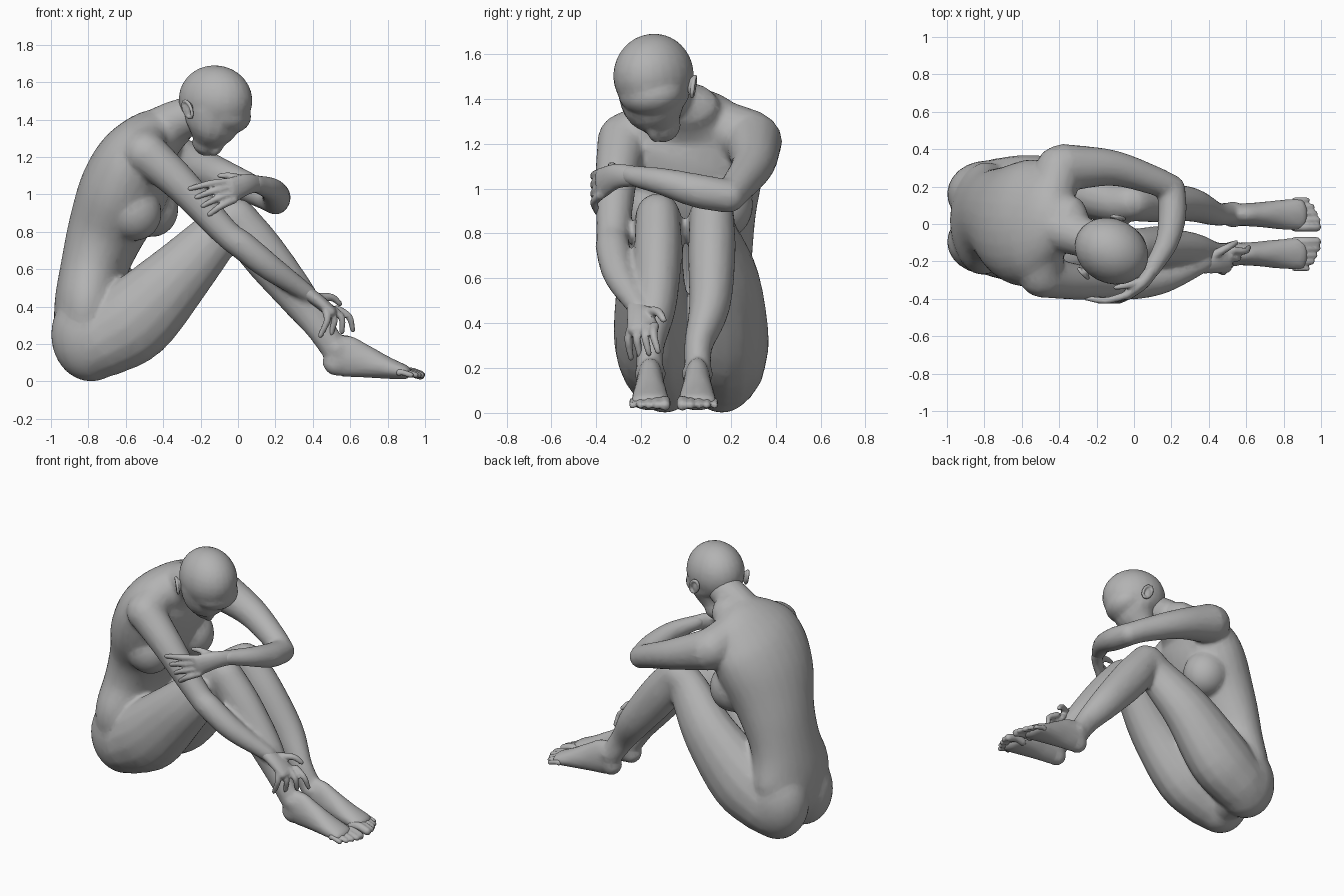
import bpy, bmesh, math
from mathutils import Vector, Matrix, Euler

skin = bpy.data.materials.new("grey_clay")
skin.diffuse_color = (0.45, 0.45, 0.45, 1)


def loft(bm, stations, side=(0, 1, 0), steps=4, n=16, twist=0):
    """Tube through (x, y, z, half_width, half_depth) stations with round ends."""
    pts = [Vector(s if len(s) == 5 else (*s, s[3])) for s in stations]
    ext = [2 * pts[0] - pts[1]] + pts + [2 * pts[-1] - pts[-2]]
    path = []
    for i in range(1, len(ext) - 2):
        a, b, c, d = ext[i - 1:i + 3]
        for k in range(steps):
            t = k / steps
            path.append(0.5 * (2 * b + (c - a) * t + (2 * a - 5 * b + 4 * c - d) * t * t
                               + (3 * b - a - 3 * c + d) * t ** 3))
    path.append(pts[-1])
    P = [Vector(p[:3]) for p in path]
    frames = []
    for i, p in enumerate(path):
        t = (P[min(i + 1, len(P) - 1)] - P[max(i - 1, 0)]).normalized()
        frames.append((P[i], t, p[3], p[4]))

    def cap(f, sign):
        return [(f[0] + f[1] * sign * min(f[2], f[3]) * math.sin(a),
                 f[1], f[2] * math.cos(a), f[3] * math.cos(a)) for a in (0.5, 1.0, 1.35)]
    frames = cap(frames[0], -1)[::-1] + frames + cap(frames[-1], 1)
    rings = []
    for c, t, w, d in frames:
        u = Vector(side) + Vector((twist * c.z, 0, 0))
        u = (u - t * u.dot(t)).normalized()
        v = t.cross(u)
        rings.append([bm.verts.new(c + u * w * math.cos(2 * math.pi * j / n)
                                   + v * d * math.sin(2 * math.pi * j / n)) for j in range(n)])
    for r, s in zip(rings, rings[1:]):
        for j in range(n):
            bm.faces.new((r[j], r[(j + 1) % n], s[(j + 1) % n], s[j]))
    bm.faces.new(rings[0][::-1])
    bm.faces.new(rings[-1])


def ball(bm, centre, radii, rot=(0, 0, 0)):
    m = (Matrix.Translation(centre) @ Euler([math.radians(a) for a in rot]).to_matrix().to_4x4()
         @ Matrix.Diagonal((*radii, 1)))
    bmesh.ops.create_uvsphere(bm, u_segments=24, v_segments=16, radius=1, matrix=m)


def finish(name, bm, voxel, smooth, ratio):
    """Fuse overlapping volumes into one skin, then soften and thin it."""
    bmesh.ops.recalc_face_normals(bm, faces=bm.faces)
    me = bpy.data.meshes.new(name)
    bm.to_mesh(me)
    bm.free()
    ob = bpy.data.objects.new(name, me)
    bpy.context.collection.objects.link(ob)
    bpy.ops.object.select_all(action='DESELECT')
    ob.select_set(True)
    bpy.context.view_layer.objects.active = ob
    r = ob.modifiers.new("fuse", 'REMESH')
    r.mode = 'VOXEL'
    r.voxel_size = voxel
    s = ob.modifiers.new("soften", 'SMOOTH')
    s.factor = 0.5
    s.iterations = smooth
    d = ob.modifiers.new("thin", 'DECIMATE')
    d.ratio = ratio
    for mod in [m.name for m in ob.modifiers]:
        bpy.ops.object.modifier_apply(modifier=mod)
    ob.data.materials.clear()
    ob.data.materials.append(skin)
    bpy.ops.object.shade_smooth_by_angle(angle=math.radians(50))


# Torso, turned slightly towards the top
body = bmesh.new()
loft(body, [(-0.77, 0.03, 0.16, 0.20, 0.13), (-0.80, 0.03, 0.28, 0.28, 0.175),
            (-0.795, 0.03, 0.42, 0.30, 0.185), (-0.77, 0.045, 0.60, 0.25, 0.18),
            (-0.71, 0.045, 0.79, 0.26, 0.205), (-0.62, 0.015, 1.00, 0.325, 0.235),
            (-0.54, 0.005, 1.17, 0.34, 0.22), (-0.455, 0.01, 1.29, 0.285, 0.17),
            (-0.36, 0.0, 1.355, 0.16, 0.12)], n=28, twist=0.15)
# Shoulder girdle, neck, breasts and buttocks
loft(body, [(-0.50, -0.27, 1.22, 0.12), (-0.48, 0.0, 1.31, 0.12), (-0.40, 0.29, 1.22, 0.13)], side=(0, 0, 1))
loft(body, [(-0.46, 0, 1.30, 0.15), (-0.33, -0.05, 1.39, 0.115), (-0.19, -0.10, 1.44, 0.10)])
ball(body, (-0.56, -0.15, 0.91), (0.15, 0.14, 0.16), (0, -25, 0))
ball(body, (-0.47, 0.16, 0.93), (0.15, 0.14, 0.16), (0, -25, 0))
ball(body, (-0.785, -0.095, 0.25), (0.215, 0.175, 0.25))
ball(body, (-0.785, 0.16, 0.25), (0.215, 0.18, 0.25))

# Legs: thigh, knee, calf and ankle, then the foot
for hip, mid, knee, calf, ankle, foot in ((-0.11, -0.155, -0.125, -0.135, -0.16, -0.16),
                                          (0.175, 0.18, 0.115, 0.105, 0.055, 0.05)):
    loft(body, [(-0.74, hip, 0.21, 0.175, 0.20), (-0.55, (hip + mid) / 2 * 1.04, 0.335, 0.185, 0.225),
                (-0.30, mid, 0.585, 0.15, 0.175), (-0.10, knee, 0.80, 0.113, 0.13),
                (-0.02, knee, 0.875, 0.103, 0.11)])
    loft(body, [(-0.01, knee, 0.875, 0.10, 0.11), (0.12, knee, 0.70, 0.106, 0.125),
                (0.30, calf, 0.475, 0.092, 0.107), (0.43, ankle, 0.30, 0.064, 0.08),
                (0.515, ankle, 0.17, 0.06, 0.07)])
    loft(body, [(0.515, foot, 0.09, 0.055, 0.072), (0.56, foot, 0.135, 0.06, 0.115),
                (0.66, foot, 0.112, 0.066, 0.094), (0.78, foot, 0.077, 0.08, 0.064),
                (0.89, foot, 0.05, 0.088, 0.04)])
    for sgn in (-1, 1):
        ball(body, (0.53, foot + sgn * 0.045, 0.175), (0.04, 0.025, 0.04))

# Arms
loft(body, [(-0.49, -0.28, 1.22, 0.115), (-0.30, -0.31, 1.05, 0.095), (-0.07, -0.325, 0.80, 0.075),
            (0.02, -0.325, 0.73, 0.077), (0.17, -0.295, 0.61, 0.071), (0.38, -0.21, 0.465, 0.046)])
loft(body, [(-0.38, 0.30, 1.21, 0.13), (-0.12, 0.30, 1.11, 0.097), (0.10, 0.235, 1.015, 0.078),
            (0.20, 0.19, 0.965, 0.073)], side=(0, 0, 1))
loft(body, [(0.20, 0.19, 0.965, 0.075), (0.205, 0.05, 0.99, 0.076), (0.175, -0.10, 1.03, 0.062),
            (0.09, -0.25, 1.06, 0.046)], side=(0, 0, 1))
finish("body", body, 0.013, 8, 0.2)

# Head: skull, bowed forehead, jaw, chin and nose
head = bmesh.new()
ball(head, (-0.12, -0.145, 1.505), (0.205, 0.172, 0.185), (0, 8, -28))
ball(head, (-0.07, -0.155, 1.43), (0.14, 0.15, 0.105), (0, 15, -28))
loft(head, [(-0.13, -0.145, 1.45, 0.165, 0.16), (-0.14, -0.135, 1.36, 0.145, 0.14),
            (-0.165, -0.105, 1.285, 0.085, 0.08)], side=(0.45, 0.9, 0))
ball(head, (-0.11, -0.145, 1.25), (0.028, 0.026, 0.055), (0, 40, -28))
finish("head", head, 0.011, 4, 0.22)

# Ears: rim around a recessed bowl
for name, c, yaw in (("right_ear", (-0.265, -0.255, 1.455), -28), ("left_ear", (-0.09, 0.025, 1.455), 152)):
    ear = bmesh.new()
    rot = Euler((0, 0, math.radians(yaw))).to_matrix()
    lean = 0.015 if yaw < 0 else -0.015
    ring = [Vector(c) + rot @ Vector((0.030 * math.cos(a) - lean * math.sin(a),
                                      -0.010 - 0.012 * math.cos(a) * (1 if yaw < 0 else -1),
                                      0.045 * math.sin(a)))
            for a in [2 * math.pi * k / 10 for k in range(11)]]
    for p, q in zip(ring, ring[1:]):
        loft(ear, [(*p, 0.010), (*q, 0.010)], side=(0.3, 0.8, 0.5), steps=1, n=8)
    ball(ear, c, (0.028, 0.016, 0.042), (0, 0, yaw))
    finish(name, ear, 0.006, 1, 0.4)

# Right hand clasping the shin
hand = bmesh.new()
loft(hand, [(0.36, -0.22, 0.48, 0.045, 0.037), (0.43, -0.205, 0.43, 0.06, 0.036),
            (0.495, -0.19, 0.375, 0.072, 0.032)])
for i in range(4):
    a = Vector((0.47 + 0.02 * i, -0.245 + 0.035 * i, 0.375 + 0.004 * i))
    b = Vector((0.44 + 0.058 * i, -0.245 + 0.04 * i, 0.245 + 0.01 * i))
    m = (a + b) / 2 + Vector((0.022, -0.012, 0.015))
    loft(hand, [(*a, 0.022), (*m, 0.019), (*b, 0.014)], n=8)
loft(hand, [(0.42, -0.17, 0.45, 0.026), (0.50, -0.125, 0.45, 0.021), (0.545, -0.10, 0.415, 0.015)], n=8)
finish("right_hand", hand, 0.008, 2, 0.25)

# Left hand resting on the opposite arm
hand = bmesh.new()
loft(hand, [(0.11, -0.22, 1.055, 0.045, 0.039), (0.05, -0.31, 1.055, 0.056, 0.036),
            (-0.03, -0.375, 1.025, 0.069, 0.03)], side=(0, 0, 1))
for i in range(4):
    a = Vector((-0.04 + 0.006 * i, -0.38, 1.07 - 0.033 * i))
    b = Vector((-0.26 + 0.035 * i, -0.395, 1.03 - 0.046 * i))
    m = (a + b) / 2 + Vector((0, -0.022, 0.008))
    loft(hand, [(*a, 0.021), (*m, 0.019), (*b, 0.014)], side=(0, 0, 1), n=8)
loft(hand, [(0.03, -0.31, 1.08, 0.024), (-0.05, -0.33, 1.10, 0.019), (-0.10, -0.34, 1.10, 0.013)],
     side=(0, 0, 1), n=8)
finish("left_hand", hand, 0.008, 2, 0.25)

# Toes, big toe on the inner side
for name, y, inner in (("right_toes", -0.16, 1), ("left_toes", 0.05, -1)):
    toes = bmesh.new()
    for k in range(5):
        r = 0.026 if k == 0 else 0.020 - 0.001 * k
        ty = y + inner * (0.066 - 0.036 * k)
        tip = (0.975, 0.98, 0.965, 0.95, 0.925)[k]
        loft(toes, [(0.86, ty, 0.045, r), (tip - 0.06, ty, 0.052, r), (tip, ty, 0.034, r)], n=8)
    finish(name, toes, 0.008, 2, 0.3)
